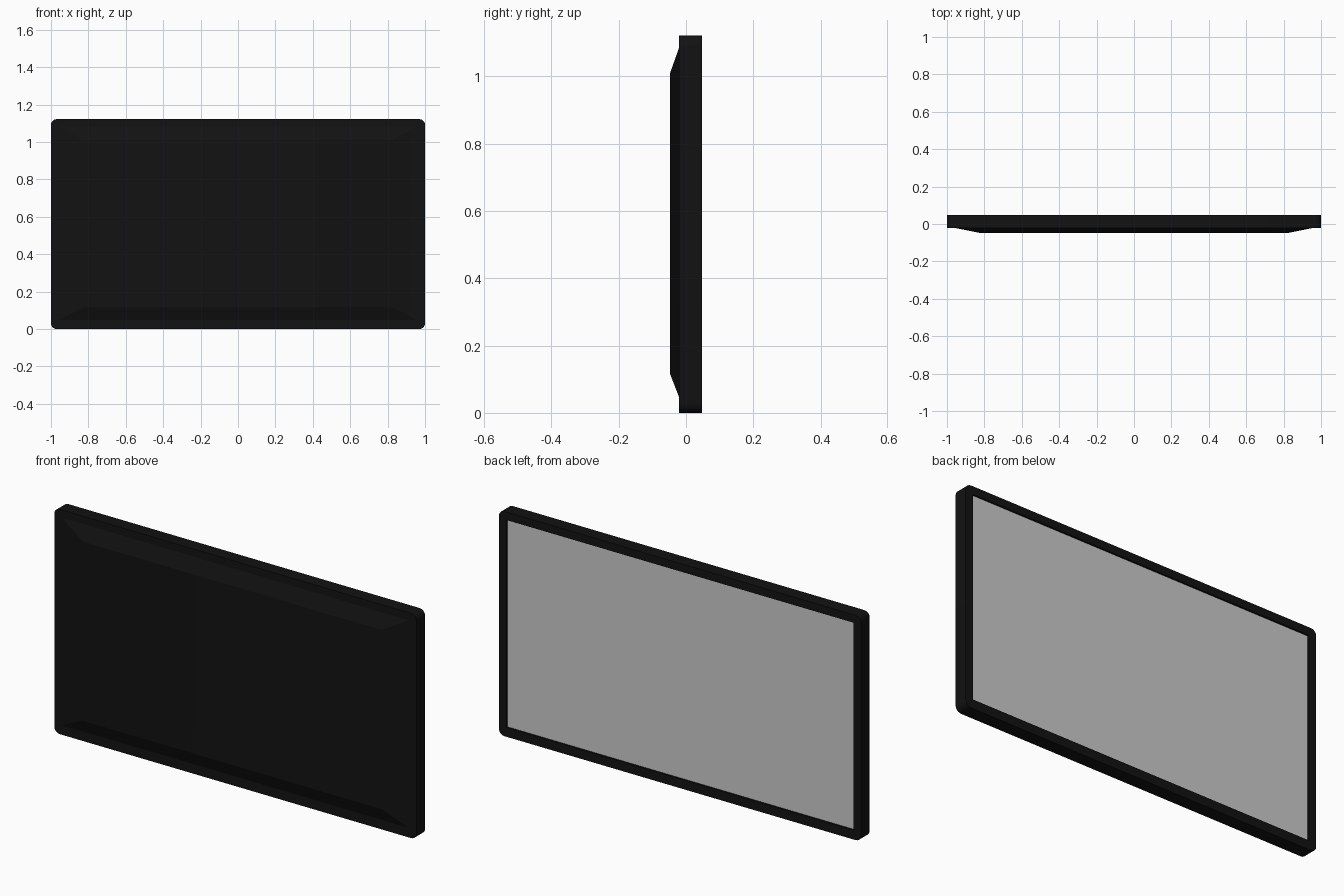
import bpy, bmesh
from math import sin, cos, pi

if "Cube" in bpy.data.objects:
    bpy.data.objects.remove(bpy.data.objects["Cube"])

H = 1.122          # overall height
SEG = 5            # segments in each rounded corner


def outline(bm, y, x, z0, z1, r=0.0):
    """Rectangle loop facing along y; corners rounded by r (collapsed if r is 0)."""
    verts = []
    for i, (sx, z) in enumerate([(1, z1), (-1, z1), (-1, z0), (1, z0)]):
        cx = sx * (x - r)
        cz = z - r if z == z1 else z + r
        for k in range(SEG + 1):
            a = (i + k / SEG) * pi / 2
            verts.append(bm.verts.new((cx + r * cos(a), y, cz + r * sin(a))))
    return verts


def finish(bm, name):
    bmesh.ops.remove_doubles(bm, verts=bm.verts, dist=1e-5)
    bmesh.ops.recalc_face_normals(bm, faces=bm.faces)
    me = bpy.data.meshes.new(name)
    bm.to_mesh(me)
    bm.free()
    ob = bpy.data.objects.new(name, me)
    bpy.context.collection.objects.link(ob)
    return ob


# Housing: raised panel on the front, rounded rim, recessed lip at the back
bm = bmesh.new()
loops = [
    outline(bm, -0.0475, 0.825, 0.116, 1.01),
    outline(bm, -0.021, 0.957, 0.048, 1.084),
    outline(bm, -0.021, 1.0, 0.0, H, 0.03),
    outline(bm, 0.0475, 1.0, 0.0, H, 0.03),
    outline(bm, 0.0475, 0.959, 0.046, 1.082),
    outline(bm, 0.038, 0.959, 0.046, 1.082),
]
for a, b in zip(loops, loops[1:]):
    for i in range(len(a)):
        j = (i + 1) % len(a)
        bm.faces.new((a[i], a[j], b[j], b[i]))
bm.faces.new(loops[0])
bmesh.ops.dissolve_degenerate(bm, dist=1e-6, edges=bm.edges)
housing = finish(bm, "housing")
black = bpy.data.materials.new("black_plastic")
black.diffuse_color = (0.006, 0.006, 0.006, 1)
black.use_nodes = True
black.node_tree.nodes["Principled BSDF"].inputs["Base Color"].default_value = black.diffuse_color
housing.data.materials.append(black)

# Screen: flat panel filling the recess, facing +y
bm = bmesh.new()
bm.faces.new([bm.verts.new((x, 0.038, z)) for x, z in
              [(-0.959, 0.046), (-0.959, 1.082), (0.959, 1.082), (0.959, 0.046)]])
me = bpy.data.meshes.new("screen")
bm.to_mesh(me)
bm.free()
screen = bpy.data.objects.new("screen", me)
bpy.context.collection.objects.link(screen)

# Smooth the rounded corners, keep the edges crisp
bpy.ops.object.select_all(action='DESELECT')
housing.select_set(True)
bpy.context.view_layer.objects.active = housing
bpy.ops.object.shade_smooth_by_angle(angle=0.33)
